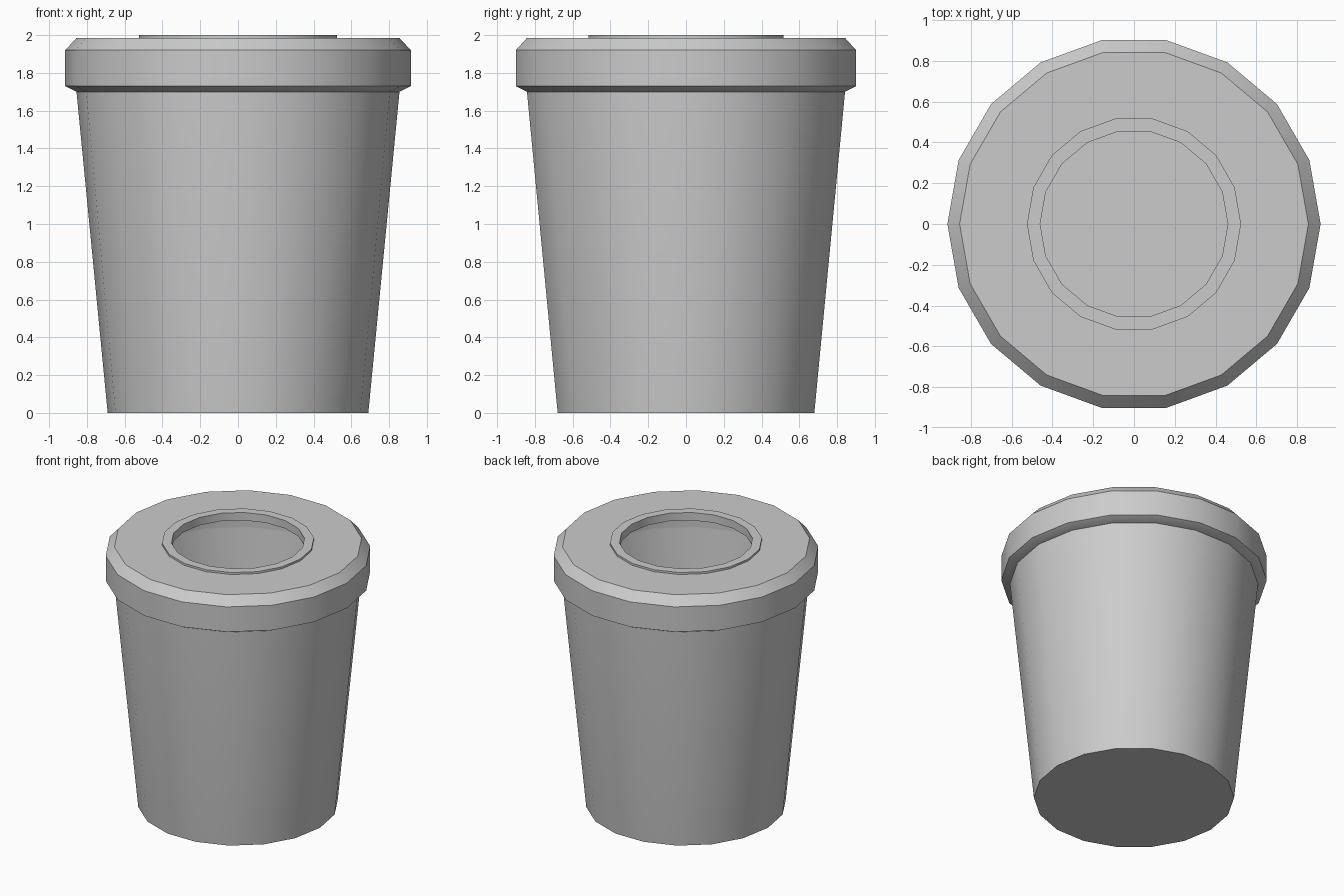
import bpy
import bmesh
from math import cos, sin, tau, radians

SIDES = 18

cube = bpy.data.objects.get("Cube")
if cube:
    bpy.data.objects.remove(cube, do_unlink=True)

grey = bpy.data.materials.new("light_grey")
grey.use_nodes = True
colour = (0.6, 0.6, 0.6, 1.0)
grey.diffuse_color = colour
grey.node_tree.nodes["Principled BSDF"].inputs["Base Color"].default_value = colour


def lathe(name, profile, closed):
    """Turn a (radius, height) profile; an open profile is capped at both ends."""
    bm = bmesh.new()
    rings = []
    for r, z in profile:
        angles = [tau * i / SIDES for i in range(SIDES)]
        rings.append([bm.verts.new((r * cos(a), r * sin(a), z)) for a in angles])
    pairs = list(zip(rings, rings[1:]))
    if closed:
        pairs.append((rings[-1], rings[0]))
    else:
        bm.faces.new(rings[0])
        bm.faces.new(rings[-1])
    for low, high in pairs:
        for i in range(SIDES):
            j = (i + 1) % SIDES
            bm.faces.new((low[i], low[j], high[j], high[i]))
    bmesh.ops.recalc_face_normals(bm, faces=bm.faces)
    mesh = bpy.data.meshes.new(name)
    bm.to_mesh(mesh)
    bm.free()
    mesh.materials.append(grey)
    obj = bpy.data.objects.new(name, mesh)
    bpy.context.collection.objects.link(obj)
    # Smooth round the sides, crisp at the rims
    bpy.ops.object.select_all(action="DESELECT")
    obj.select_set(True)
    bpy.context.view_layer.objects.active = obj
    bpy.ops.object.shade_smooth_by_angle(angle=radians(30))
    return obj


# Tapered hollow cup: outer wall up, inner wall down to the floor
lathe("cup_body", [(0.69, 0), (0.855, 1.70), (0.855, 1.72),
                   (0.825, 1.72), (0.665, 0.03)], closed=False)

# Chamfered lid with a raised lip around the round opening
lathe("lid", [(0.855, 1.70), (0.915, 1.73), (0.915, 1.92), (0.855, 1.985),
              (0.525, 1.985), (0.525, 2.0), (0.46, 2.0), (0.46, 1.94),
              (0.825, 1.94), (0.825, 1.70)], closed=True)
